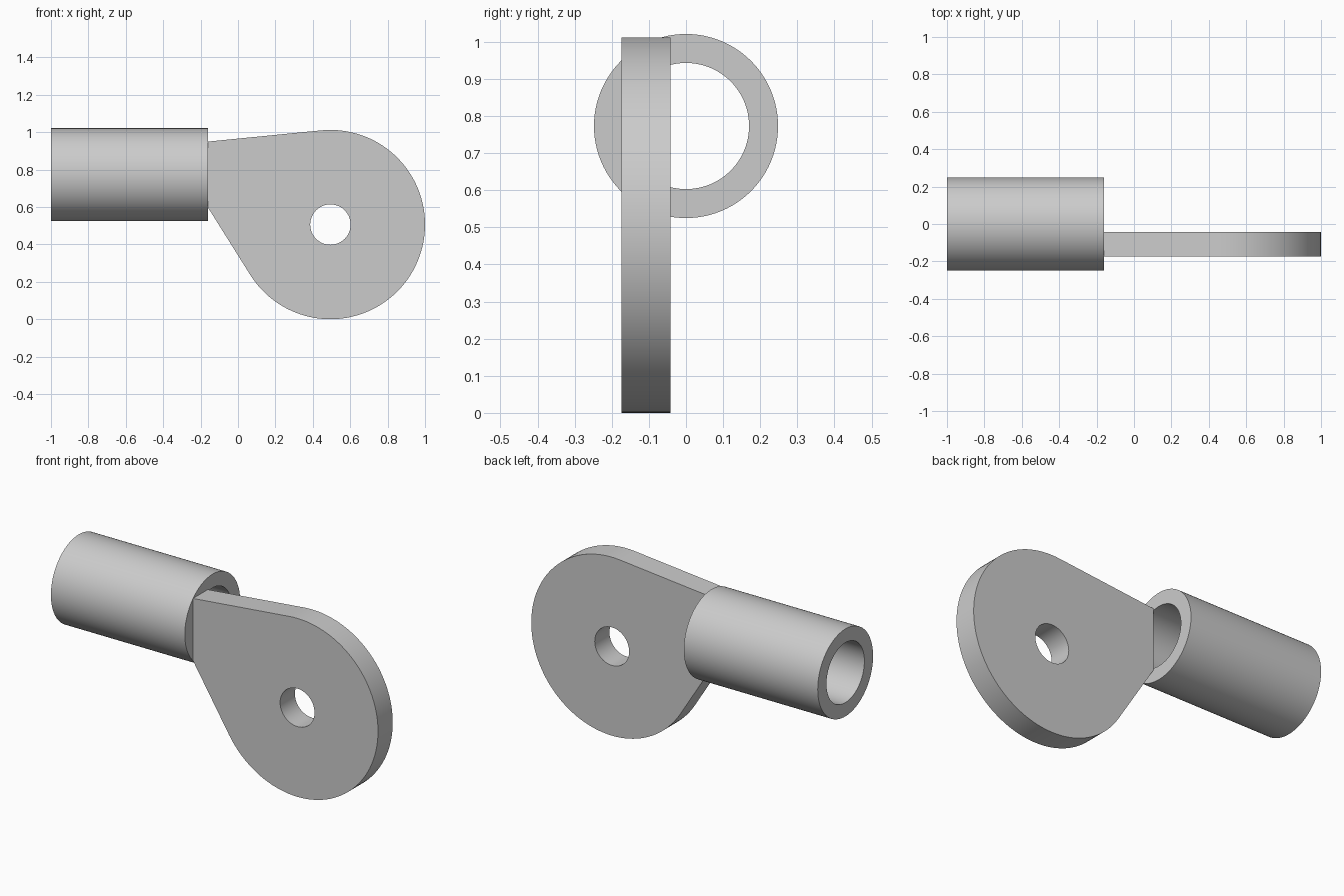
import bpy, bmesh
from math import sin, cos, tau, pi, acos, atan2, hypot, sqrt, radians

cube = bpy.data.objects.get("Cube")
if cube:
    bpy.data.objects.remove(cube)

# Shared dimensions
TUBE_Z, OUTER_R, BORE_R = 0.773, 0.248, 0.17
TUBE_START, TUBE_END = -1.0, -0.16
EYE_X, EYE_Z, EYE_R, HOLE_R = 0.494, 0.506, 0.506, 0.108
FRONT_Y, BACK_Y = -0.174, -0.042

grey = bpy.data.materials.new("plain grey")
grey.use_nodes = True
colour = (0.6, 0.6, 0.6, 1)
grey.diffuse_color = colour
grey.node_tree.nodes["Principled BSDF"].inputs["Base Color"].default_value = colour


def finish(bm, name):
    bmesh.ops.recalc_face_normals(bm, faces=bm.faces)
    mesh = bpy.data.meshes.new(name)
    bm.to_mesh(mesh)
    bm.free()
    mesh.materials.append(grey)
    obj = bpy.data.objects.new(name, mesh)
    bpy.context.collection.objects.link(obj)
    bpy.ops.object.select_all(action='DESELECT')
    obj.select_set(True)
    bpy.context.view_layer.objects.active = obj
    bpy.ops.object.shade_smooth_by_angle(angle=radians(30))
    return obj


def arc(radius, start, end, steps):
    angles = [start + (end - start) * i / steps for i in range(steps + 1)]
    return [(EYE_X + radius * cos(a), EYE_Z + radius * sin(a)) for a in angles]


def add_loop(bm, points):
    verts = [bm.verts.new((x, FRONT_Y, z)) for x, z in points]
    return [bm.edges.new((v, verts[i - 1])) for i, v in enumerate(verts)]


def tangent_angle(x, z, side):
    dx, dz = x - EYE_X, z - EYE_Z
    return atan2(dz, dx) + side * acos(EYE_R / hypot(dx, dz))


# Hollow barrel: a rectangular wall section spun round the x axis
bm = bmesh.new()
section = [(TUBE_START, BORE_R), (TUBE_END, BORE_R),
           (TUBE_END, OUTER_R), (TUBE_START, OUTER_R)]
verts = [bm.verts.new((x, 0, TUBE_Z + r)) for x, r in section]
edges = [bm.edges.new((v, verts[i - 1])) for i, v in enumerate(verts)]
bmesh.ops.spin(bm, geom=verts + edges, cent=(0, 0, TUBE_Z), axis=(1, 0, 0),
               angle=tau, steps=96, use_merge=True)
bmesh.ops.remove_doubles(bm, verts=bm.verts, dist=0.0001)
finish(bm, "barrel")

# Teardrop plate: straight sides run tangent from the barrel to the round eye
half = sqrt(OUTER_R ** 2 - FRONT_Y ** 2)
top, bottom = TUBE_Z + half, TUBE_Z - half
upper = tangent_angle(TUBE_END, top, -1)
lower = tangent_angle(TUBE_END, bottom, 1)
if lower < 0:
    lower += tau
outline = [(TUBE_END, top), (TUBE_END, bottom)]
outline += arc(EYE_R, lower - tau, upper, 80)

bm = bmesh.new()
edges = add_loop(bm, outline) + add_loop(bm, arc(HOLE_R, 0, tau, 48)[:-1])
bmesh.ops.triangle_fill(bm, edges=edges, use_beauty=True)
result = bmesh.ops.extrude_face_region(bm, geom=bm.faces[:], use_keep_orig=True)
moved = [g for g in result["geom"] if isinstance(g, bmesh.types.BMVert)]
bmesh.ops.translate(bm, verts=moved, vec=(0, BACK_Y - FRONT_Y, 0))
finish(bm, "eye_plate")
